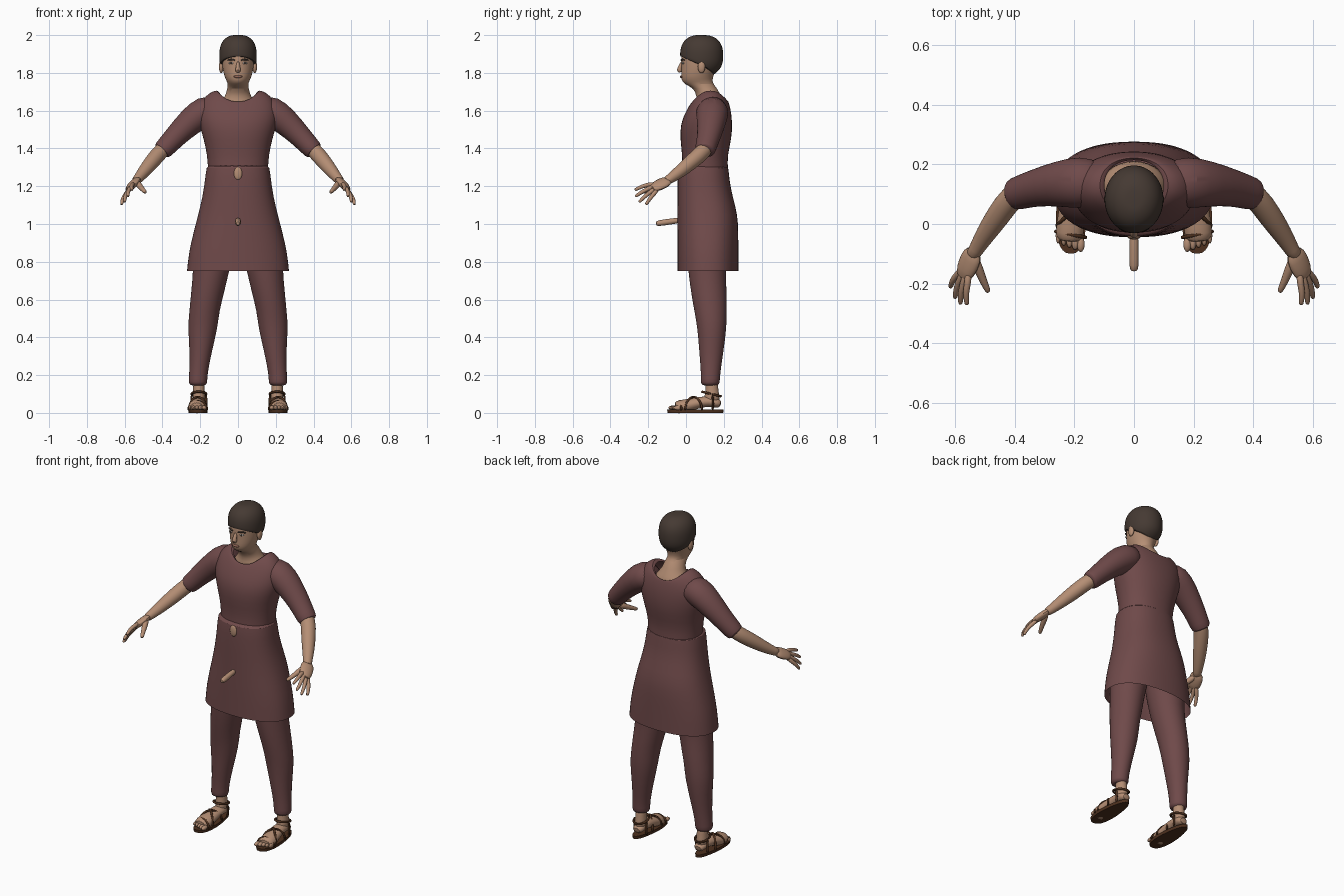
import bpy, bmesh
from math import sin, cos, pi, copysign
from mathutils import Vector

if "Cube" in bpy.data.objects:
    bpy.data.objects.remove(bpy.data.objects["Cube"])


def material(name, colour):
    mat = bpy.data.materials.new(name)
    mat.use_nodes = True
    mat.diffuse_color = (*colour, 1)
    mat.node_tree.nodes["Principled BSDF"].inputs["Base Color"].default_value = (*colour, 1)
    return mat


CLOTH = material("maroon cloth", (.16, .068, .068))
SKIN = material("tan skin", (.46, .27, .175))
HAIR = material("dark brown hair", (.06, .042, .033))
LEATHER = material("brown leather", (.075, .03, .013))
LIP = material("lip", (.3, .14, .1))
EYE = material("eye white", (.6, .55, .5))


def finish(name, bm, mat, mirror=False, smooth=1):
    """Turn a bmesh into a smooth object, optionally mirrored in x."""
    bmesh.ops.recalc_face_normals(bm, faces=bm.faces)
    mesh = bpy.data.meshes.new(name)
    bm.to_mesh(mesh)
    bm.free()
    mesh.materials.append(mat)
    obj = bpy.data.objects.new(name, mesh)
    bpy.context.collection.objects.link(obj)
    if mirror:
        obj.modifiers.new("Mirror", "MIRROR").use_mirror_merge = False
    if smooth:
        sub = obj.modifiers.new("Subdivision", "SUBSURF")
        sub.levels = sub.render_levels = smooth
    bpy.context.view_layer.objects.active = obj
    obj.select_set(True)
    bpy.ops.object.shade_smooth_by_angle(angle=pi / 4)
    obj.select_set(False)
    return obj


def skin_rings(name, rings, mat, caps=(True, True), **options):
    """Join rings of points with quads."""
    bm = bmesh.new()
    loops = [[bm.verts.new(p) for p in ring] for ring in rings]
    for a, b in zip(loops, loops[1:]):
        for i in range(len(a)):
            j = (i + 1) % len(a)
            bm.faces.new((a[i], a[j], b[j], b[i]))
    for loop, cap in zip((loops[0], loops[-1]), caps):
        if cap:
            bm.faces.new(loop)
    return finish(name, bm, mat, **options)


def loft(name, sections, mat, power=2.0, lift=None, sides=28, **options):
    """Stack level superellipses: x, y, z, x radius, y radius."""
    rings = []
    for k, (x, y, z, rx, ry) in enumerate(sections):
        ring = []
        for i in range(sides):
            c, s = cos(2 * pi * i / sides), sin(2 * pi * i / sides)
            px, py = (copysign(abs(v) ** (2 / power), v) for v in (c, s))
            up = lift[k] * c * c if lift else 0
            ring.append((x + rx * px, y + ry * py, z + up))
        rings.append(ring)
    return skin_rings(name, rings, mat, **options)


def tube(name, path, mat, radii, flat=1.0, ref=(0, 0, 1), sides=12, **options):
    """Sweep an ellipse along a path; flat scales the radius along ref."""
    pts = [Vector(p) for p in path]
    if isinstance(radii, float):
        radii = [radii] * len(pts)
    rings = []
    for k, p in enumerate(pts):
        along = (pts[min(k + 1, len(pts) - 1)] - pts[max(k - 1, 0)]).normalized()
        side = along.cross(Vector(ref)).normalized()
        up = side.cross(along)
        turn = [2 * pi * i / sides for i in range(sides)]
        rings.append([p + radii[k] * (side * cos(a) + up * flat * sin(a)) for a in turn])
    return skin_rings(name, rings, mat, **options)


def ball(name, centre, radii, mat, mirror=False):
    bm = bmesh.new()
    bmesh.ops.create_uvsphere(bm, u_segments=16, v_segments=10, radius=1)
    for v in bm.verts:
        v.co = Vector(centre) + Vector(r * c for r, c in zip(radii, v.co))
    return finish(name, bm, mat, mirror, 0)


# Tunic top with a scooped neckline raised over the shoulders
loft("tunic_top", [
    (0, .1, 1.29, .16, .123), (0, .1, 1.36, .163, .119), (0, .105, 1.45, .182, .137),
    (0, .108, 1.53, .208, .138), (0, .118, 1.59, .213, .122), (0, .124, 1.625, .19, .108),
    (0, .128, 1.645, .15, .098), (0, .13, 1.65, .11, .093), (0, .13, 1.635, .1, .085)],
    CLOTH, power=2.2, lift=[0, 0, 0, 0, .01, .035, .052, .062, .06], caps=(False, False))

# Half sleeves with a gathered cuff
tube("sleeve", [(.1, .14, 1.61), (.18, .14, 1.6), (.255, .135, 1.54), (.33, .122, 1.465),
                (.385, .105, 1.405), (.402, .1, 1.388), (.408, .098, 1.382)],
     CLOTH, [.07, .091, .077, .063, .057, .054, .04], flat=.95, sides=20, mirror=True)

# Flared skirt, open at the hem
loft("skirt", [
    (0, .09, 1.31, .155, .12), (0, .092, 1.308, .167, .134), (0, .092, 1.24, .175, .137),
    (0, .1, 1.15, .187, .146), (0, .115, 1.05, .212, .16), (0, .116, .95, .238, .162),
    (0, .116, .85, .262, .162), (0, .116, .75, .272, .162)],
    CLOTH, power=2.3, caps=(True, False))

# Trousers
loft("trouser_leg", [
    (.11, .12, 1.02, .11, .12), (.125, .115, .9, .115, .115), (.142, .11, .75, .096, .1),
    (.162, .122, .63, .088, .095), (.178, .13, .54, .08, .087), (.187, .138, .45, .08, .078),
    (.197, .134, .32, .058, .064), (.211, .13, .2, .048, .05), (.212, .128, .16, .051, .052),
    (.212, .128, .143, .042, .043)], CLOTH, sides=20, mirror=True)

# Neck and head
loft("head", [
    (0, .13, 1.58, .13, .09), (0, .13, 1.64, .1, .08), (0, .122, 1.675, .066, .064),
    (0, .103, 1.72, .057, .062), (0, .065, 1.742, .052, .078), (0, .057, 1.765, .066, .083),
    (0, .062, 1.8, .077, .088), (0, .075, 1.84, .085, .1), (0, .08, 1.9, .088, .108),
    (0, .085, 1.95, .075, .095), (0, .085, 1.98, .04, .05)], SKIN)
tube("nose", [(0, -.018, 1.862), (0, -.03, 1.835), (0, -.037, 1.816), (0, -.027, 1.803)],
     SKIN, [.008, .01, .016, .012], ref=(0, 1, 0))
ball("ear", (.089, .082, 1.832), (.012, .02, .033), SKIN, mirror=True)
ball("eye", (.036, -.016, 1.852), (.015, .006, .006), EYE, mirror=True)
ball("pupil", (.036, -.02, 1.852), (.006, .004, .006), HAIR, mirror=True)
tube("eyebrow", [(.014, -.026, 1.866), (.036, -.022, 1.873), (.06, -.004, 1.866)],
     HAIR, [.004, .006, .003], mirror=True)
ball("mouth", (0, -.024, 1.78), (.025, .008, .007), LIP)

# Cropped hair: a rounded cap whose edge drops from forehead to nape
hair_rings = []
for step in range(13):
    ring = []
    for i in range(28):
        a = 2 * pi * i / 28
        edge = -.47 - .43 * sin(a)
        t = min(step, 11) / 11
        s = .985 + (edge - .985) * t ** 1.5
        r = (1 - abs(s) ** 2.5) ** .4 * (.86 if step == 12 else 1)
        ring.append((.1 * r * cos(a), .083 + .115 * r * sin(a), 1.89 + .112 * s))
    hair_rings.append(ring)
skin_rings("hair", hair_rings, HAIR, caps=(True, False))

# Bare forearms and hands
tube("forearm", [(.36, .12, 1.425), (.41, .095, 1.385), (.455, .03, 1.33), (.5, -.035, 1.275),
                 (.533, -.09, 1.235), (.545, -.11, 1.225)],
     SKIN, [.04, .043, .042, .034, .025, .024], sides=16, mirror=True)
tube("palm", [(.535, -.088, 1.235), (.55, -.12, 1.217), (.565, -.155, 1.2), (.577, -.185, 1.186)],
     SKIN, [.018, .022, .021, .014], flat=1.9, ref=(-.8, -.2, .6), mirror=True)
knuckle_index, knuckle_little = Vector((.558, -.195, 1.21)), Vector((.592, -.168, 1.162))
tips = {"index": (.562, -.272, 1.18), "middle": (.584, -.27, 1.145),
        "ring": (.602, -.25, 1.115), "little": (.618, -.213, 1.102)}
for n, (finger, tip) in enumerate(tips.items()):
    base = knuckle_index.lerp(knuckle_little, n / 3)
    tip = Vector(tip)
    bend = base.lerp(tip, .5) + Vector((.006, 0, .004))
    root = base.lerp(Vector((.555, -.13, 1.21)), .5)
    tube(finger + "_finger", [root, base, bend, base.lerp(tip, .9), tip], SKIN,
         [.012, .012, .0105, .009, .006], mirror=True)
tube("thumb", [(.54, -.11, 1.225), (.523, -.15, 1.205), (.507, -.19, 1.185), (.492, -.222, 1.17),
               (.489, -.23, 1.165)], SKIN, [.018, .017, .013, .011, .006], mirror=True)

# Feet with separate toes
tube("foot", [(.207, .185, .045), (.207, .165, .052), (.207, .12, .062), (.209, .07, .055),
              (.213, .02, .042), (.216, -.03, .032), (.218, -.06, .027)],
     SKIN, [.024, .034, .038, .04, .045, .049, .042], flat=.75, sides=16, mirror=True)
loft("ankle", [(.207, .135, .19, .032, .034), (.207, .137, .13, .03, .033),
               (.207, .138, .09, .034, .04), (.207, .135, .05, .034, .046)],
     SKIN, sides=16, mirror=True)
for n in range(5):
    ball("toe", (.179 + .019 * n, -.068 + .007 * n, .027), (.013 - .0012 * n, .026, .012),
         SKIN, mirror=True)

# Sandal soles, wider towards the toes
sole = []
for z, grow in ((0, .98), (.018, 1)):
    turn = [2 * pi * i / 32 for i in range(32)]
    sole.append([(.212 + grow * (.049 - .011 * sin(a)) * copysign(abs(cos(a)) ** .8, cos(a)),
                  .05 + .15 * grow * sin(a), z) for a in turn])
skin_rings("sandal_sole", sole, LEATHER, mirror=True, smooth=0)


# Sandal straps
def strap(name, path, ref):
    tube(name, path, LEATHER, .007, ref=ref, sides=8, mirror=True)


def arch(y, lean, height, half):
    """Points over the top of the foot, leaning back on the outer side."""
    turn = [pi * i / 10 for i in range(11)]
    return [(.213 + half * cos(a), y + lean * cos(a), .012 + height * sin(a)) for a in turn]


strap("toe_strap", arch(-.035, .01, .05, .051), (0, 1, 0))
strap("instep_strap", arch(.04, .045, .073, .047), (0, 1, 0))
strap("crossing_strap", arch(.04, -.045, .073, .047), (0, 1, 0))
loop = [2 * pi * i / 16 for i in range(17)]
strap("ankle_strap", [(.207 + .04 * cos(a), .135 + .05 * sin(a), .1 - .012 * sin(a))
                      for a in loop], (0, 0, 1))
strap("heel_strap", [(.245, .14, .01), (.246, .145, .05), (.245, .14, .1)], (0, 1, 0))
strap("inner_heel_strap", [(.169, .14, .01), (.168, .145, .05), (.169, .14, .1)], (0, 1, 0))

# Small pieces showing through the front of the skirt
ball("belly_patch", (0, -.044, 1.268), (.022, .008, .034), SKIN)
tube("front_peg", [(0, -.02, 1.022), (0, -.09, 1.012), (0, -.145, 1.004), (0, -.16, 1.002)],
     SKIN, [.016, .016, .017, .01])
